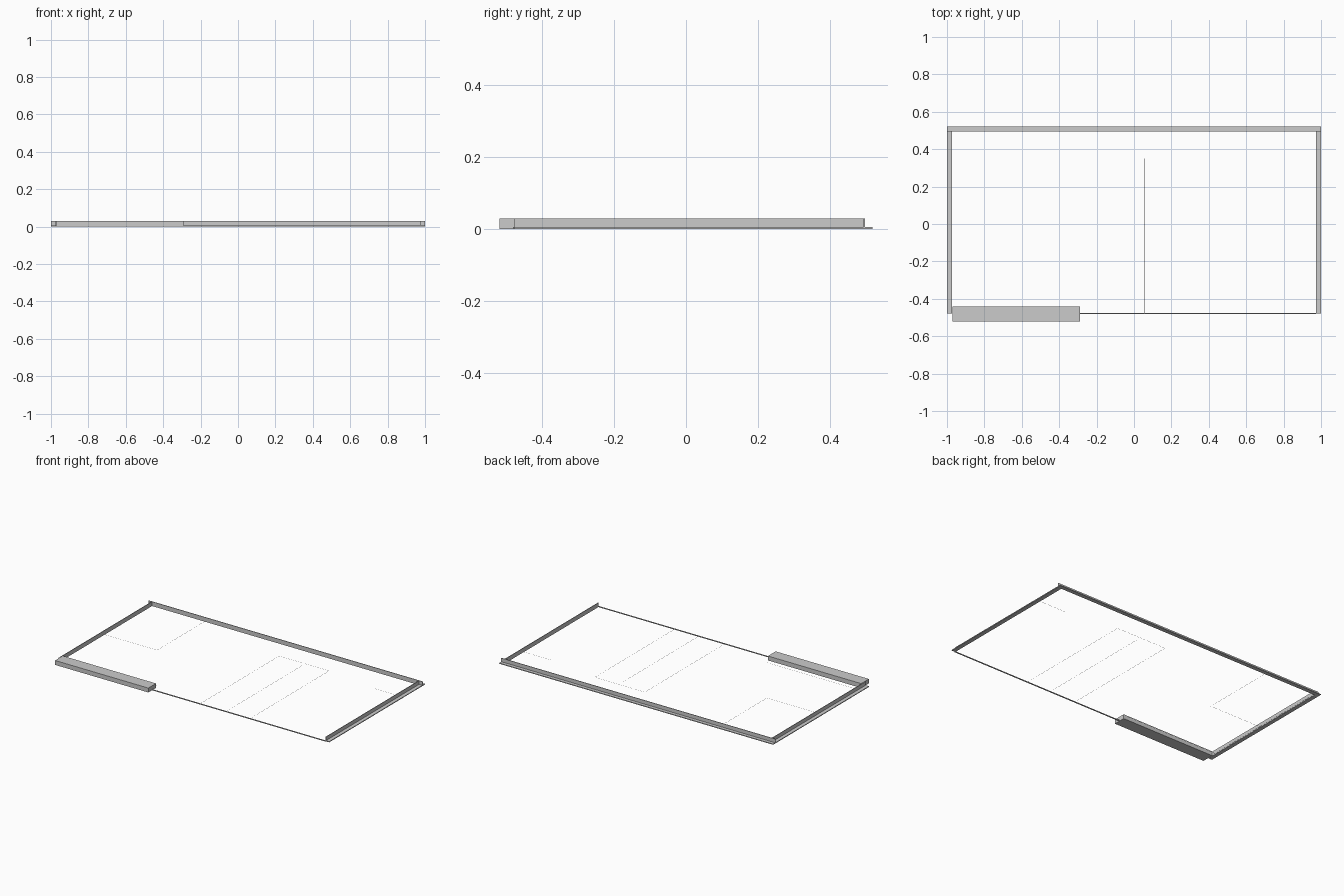
import bpy

if "Cube" in bpy.data.objects:
    bpy.data.objects.remove(bpy.data.objects["Cube"])


def box(name, x0, x1, y0, y1, z0, z1):
    """Axis-aligned box from its limits."""
    bpy.ops.mesh.primitive_cube_add(
        size=1, location=((x0 + x1) / 2, (y0 + y1) / 2, (z0 + z1) / 2))
    o = bpy.context.object
    o.name = name
    o.scale = (x1 - x0, y1 - y0, z1 - z0)
    bpy.ops.object.transform_apply(location=False, rotation=False, scale=True)
    return o


TOP = 0.029      # rim height
BASE = 0.005     # flange thickness
FRONT = -0.478
BACK = 0.496

# side rails: flat outer flange with a thin upright wall on its inner edge
for name, s in (("left", -1), ("right", 1)):
    for part, a, b, z0, z1 in (("flange", 0.973, 1.0, 0, BASE),
                               ("wall", 0.972, 0.976, BASE, TOP)):
        x0, x1 = sorted((s * a, s * b))
        box(f"{name}_{part}", x0, x1, FRONT, BACK - 0.002, z0, z1)

# back rail: full-width flange and upright wall
box("back_flange", -1, 1, BACK - 0.002, 0.52, 0, BASE)
box("back_wall", -1, 1, BACK - 0.002, BACK + 0.002, BASE, TOP)

# front threshold strip and solid block
box("front_strip", -0.29, 0.973, FRONT - 0.004, FRONT + 0.002, 0, BASE)
box("front_block", -0.97, -0.29, -0.52, -0.44, 0, TOP)

# hair-thin layout lines inside the frame: (xa, ya, xb, yb)
LINES = [
    (-0.97, 0.0, -0.59, 0.0), (-0.59, 0.0, -0.59, 0.494),
    (0.055, -0.476, 0.055, 0.35), (0.245, -0.476, 0.245, 0.32),
    (0.42, -0.476, 0.42, 0.35), (0.055, 0.35, 0.42, 0.35),
    (0.78, 0.3, 0.97, 0.3), (-0.97, -0.41, -0.3, -0.41),
]
W = 0.0003
for i, (xa, ya, xb, yb) in enumerate(LINES):
    box(f"layout_line_{i + 1}", xa - W, xb + W, ya - W, yb + W, 0, 2 * W)
